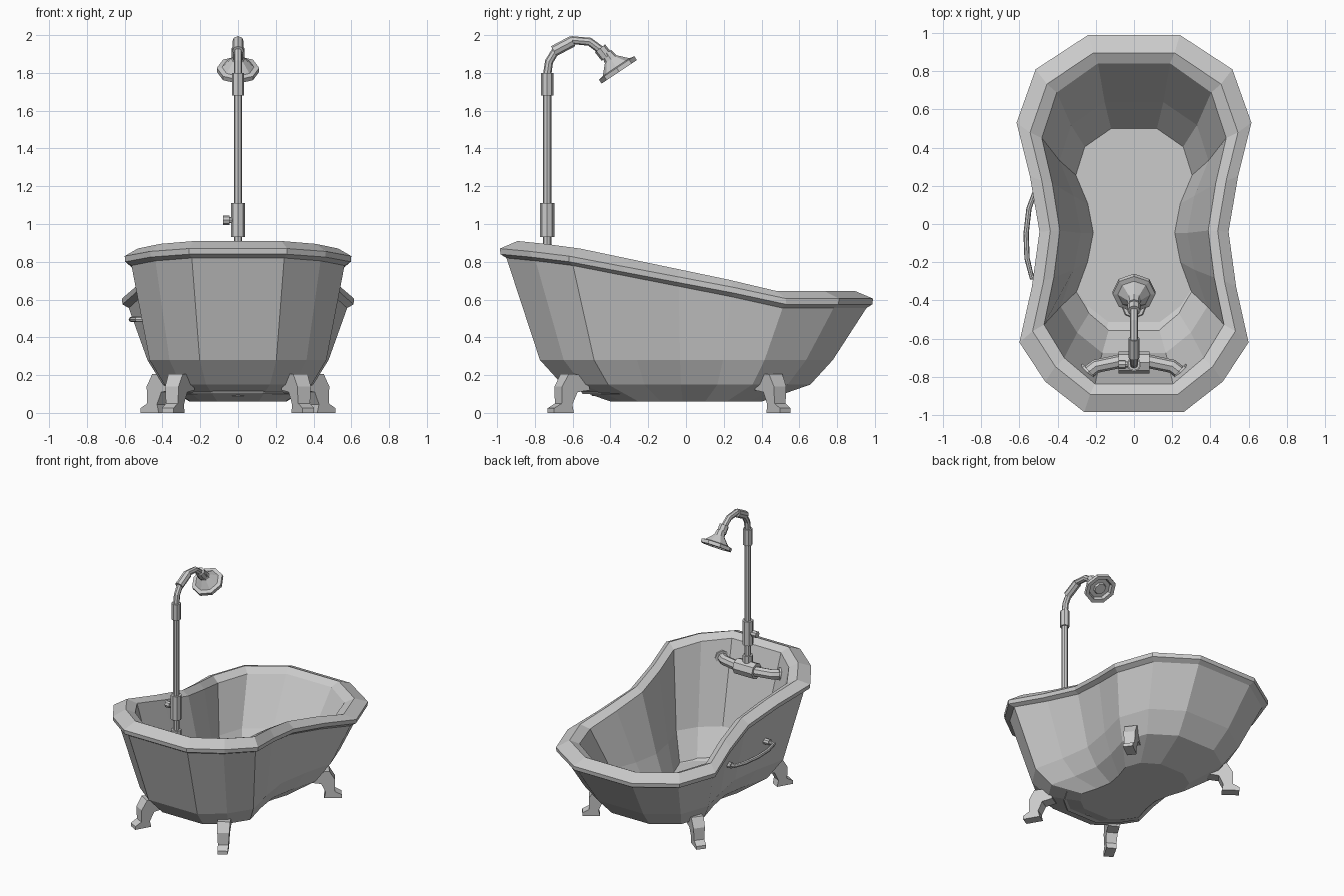
import bpy, bmesh
from mathutils import Vector
from math import cos, sin, pi

cube = bpy.data.objects.get("Cube")
if cube:
    bpy.data.objects.remove(cube, do_unlink=True)

grey = bpy.data.materials.new("plain_grey")
grey.use_nodes = True
tone = (0.6, 0.6, 0.6, 1)
grey.diffuse_color = tone
grey.node_tree.nodes["Principled BSDF"].inputs["Base Color"].default_value = tone


def loft(name, rings):
    """Bridge closed rings of points and cap both ends."""
    bm = bmesh.new()
    loops = [[bm.verts.new(p) for p in ring] for ring in rings]
    n = len(loops[0])
    for a, b in zip(loops, loops[1:]):
        for i in range(n):
            j = (i + 1) % n
            bm.faces.new((a[i], a[j], b[j], b[i]))
    bm.faces.new(loops[0])
    bm.faces.new(loops[-1])
    bmesh.ops.recalc_face_normals(bm, faces=bm.faces)
    mesh = bpy.data.meshes.new(name)
    bm.to_mesh(mesh)
    bm.free()
    mesh.materials.append(grey)
    bpy.context.collection.objects.link(bpy.data.objects.new(name, mesh))


def tube(name, path, radii, ref=(1, 0, 0), axis=None, sides=8):
    """Sweep a polygon along a path; radii is one number or one per point."""
    pts = [Vector(p) for p in path]
    if not isinstance(radii, (list, tuple)):
        radii = [radii] * len(pts)
    rings = []
    for i, p in enumerate(pts):
        t = Vector(axis) if axis else pts[min(i + 1, len(pts) - 1)] - pts[max(i - 1, 0)]
        t.normalize()
        u = t.cross(Vector(ref)).normalized()
        v = t.cross(u)
        angles = [2 * pi * k / sides for k in range(sides)]
        rings.append([p + radii[i] * (u * cos(a) + v * sin(a)) for a in angles])
    loft(name, rings)


# Tub: half outline as x, y, rim height; mirrored to a closed loop
half = [(0.24, 0.99, 0.57), (0.515, 0.81, 0.57), (0.615, 0.53, 0.57),
        (0.545, 0.25, 0.63), (0.495, -0.04, 0.685), (0.535, -0.33, 0.74),
        (0.6, -0.62, 0.795), (0.465, -0.825, 0.82), (0.26, -0.985, 0.835)]
outline = half + [(-x, y, z) for x, y, z in reversed(half)]


def ring(sx, sy, lift=None, level=None, pinch=0, shift=0):
    """Scaled outline, narrowed at the waist, at a level or following the rim."""
    return [(x * sx * (1 - pinch * max(0, 1 - (y / 0.55) ** 2)), y * sy + shift,
             level if lift is None else z + lift) for x, y, z in outline]


loft("bathtub", [
    ring(0.42, 0.405, level=0.06, pinch=0.05),
    ring(0.65, 0.665, level=0.15, pinch=0.03),
    ring(0.78, 0.785, level=0.28),
    ring(0.94, 0.965, lift=-0.015),  # underside of the rim
    ring(0.995, 0.997, lift=0.005),
    ring(1, 1, lift=0.035),
    ring(0.885, 0.905, lift=0.075),  # top of the rim
    ring(0.785, 0.85, lift=0.045),   # inner edge of the rim
    ring(0.64, 0.665, level=0.29, pinch=0.12, shift=-0.02),
    ring(0.5, 0.53, level=0.1, pinch=0.14, shift=-0.025),
])

# Feet: bent side profile, tapering in width, turned outwards
foot_profile = [(0.075, 0), (0.075, 0.025), (0.03, 0.05), (0.03, 0.14),
                (-0.01, 0.207), (-0.12, 0.2), (-0.14, 0.12), (-0.065, 0.11),
                (-0.035, 0.045), (-0.045, 0)]


def foot(name, x, y, direction):
    d = Vector(direction + (0,)).normalized()
    side = Vector((-d.y, d.x, 0))
    rings = [[Vector((x, y, z)) + d * a + side * s * (0.034 + 0.05 * z)
              for a, z in foot_profile] for s in (-1, 1)]
    loft(name, rings)


for s, label in ((1, "left"), (-1, "right")):
    foot("front_foot_" + label, 0.335 * s, -0.65, (0.5 * s, -0.87))
    foot("back_foot_" + label, 0.435 * s, 0.48, (0.8 * s, 0.6))

# Mixer tap inside the front wall
Z = (0, 0, 1)
tap_z = 0.75
tube("mixer_pipe", [(-0.27, -0.8, tap_z), (-0.2, -0.745, tap_z), (-0.08, -0.72, tap_z),
                    (0.08, -0.72, tap_z), (0.2, -0.745, tap_z), (0.27, -0.8, tap_z)],
     0.036, ref=Z)
tube("mixer_body", [(-0.08, -0.725, tap_z), (0.08, -0.725, tap_z)], 0.058, ref=Z)
for s, label in ((1, "left"), (-1, "right")):
    tube("mixer_flange_" + label, [(0.235 * s, -0.77, tap_z), (0.28 * s, -0.81, tap_z)],
         0.052, ref=Z)

# Riser pipe with its sleeves
py = -0.735
for name, low, high, r in (("riser_pipe", 0.74, 1.7, 0.022),
                           ("riser_base", 0.78, 0.85, 0.036),
                           ("valve_sleeve", 0.93, 1.11, 0.038),
                           ("upper_sleeve", 1.68, 1.8, 0.033)):
    tube(name, [(0, py, low), (0, py, high)], r)

# Valve knob
tube("valve_knob", [(-0.02, py, 1.02), (-0.045, py, 1.02), (-0.045, py, 1.02), (-0.08, py, 1.02)],
     [0.016, 0.016, 0.024, 0.024], ref=Z, axis=(-1, 0, 0))

# Curved shower arm and its thicker joints
tube("shower_arm", [(0, py, 1.79), (0, -0.725, 1.86), (0, -0.685, 1.925), (0, -0.6, 1.973),
                    (0, -0.51, 1.965), (0, -0.45, 1.92), (0, -0.41, 1.87)], 0.022)
tube("arm_joint", [(0, -0.7, 1.915), (0, -0.6, 1.968)], 0.03)
tube("arm_end_joint", [(0, -0.455, 1.93), (0, -0.42, 1.885)], 0.034)

# Shower head: flared bell with a recessed face
axis = Vector((0, 0.555, -0.83))
neck = Vector((0, -0.42, 1.905))
bell = [(0, 0.03), (0.04, 0.038), (0.09, 0.085), (0.095, 0.112), (0.12, 0.112),
        (0.12, 0.085), (0.1, 0.075), (0.1, 0.045), (0.115, 0.04)]
tube("shower_head", [neck + axis * d for d, r in bell], [r for d, r in bell], axis=axis)

# Towel bar on the right wall, with round mounts
bar_z = 0.495
tube("towel_bar", [(-0.44, 0.17, bar_z), (-0.52, 0.165, bar_z), (-0.55, 0.08, bar_z),
                   (-0.565, -0.05, bar_z), (-0.56, -0.18, bar_z), (-0.535, -0.28, bar_z),
                   (-0.45, -0.285, bar_z)], 0.014, ref=Z)
for y, label in ((0.17, "back"), (-0.285, "front")):
    tube("bar_mount_" + label, [(-0.43, y, bar_z), (-0.5, y, bar_z)], 0.022, ref=Z)

# Drain in the floor
tube("drain", [(0, -0.43, 0.09), (0, -0.43, 0.11)], [0.07, 0.06])
